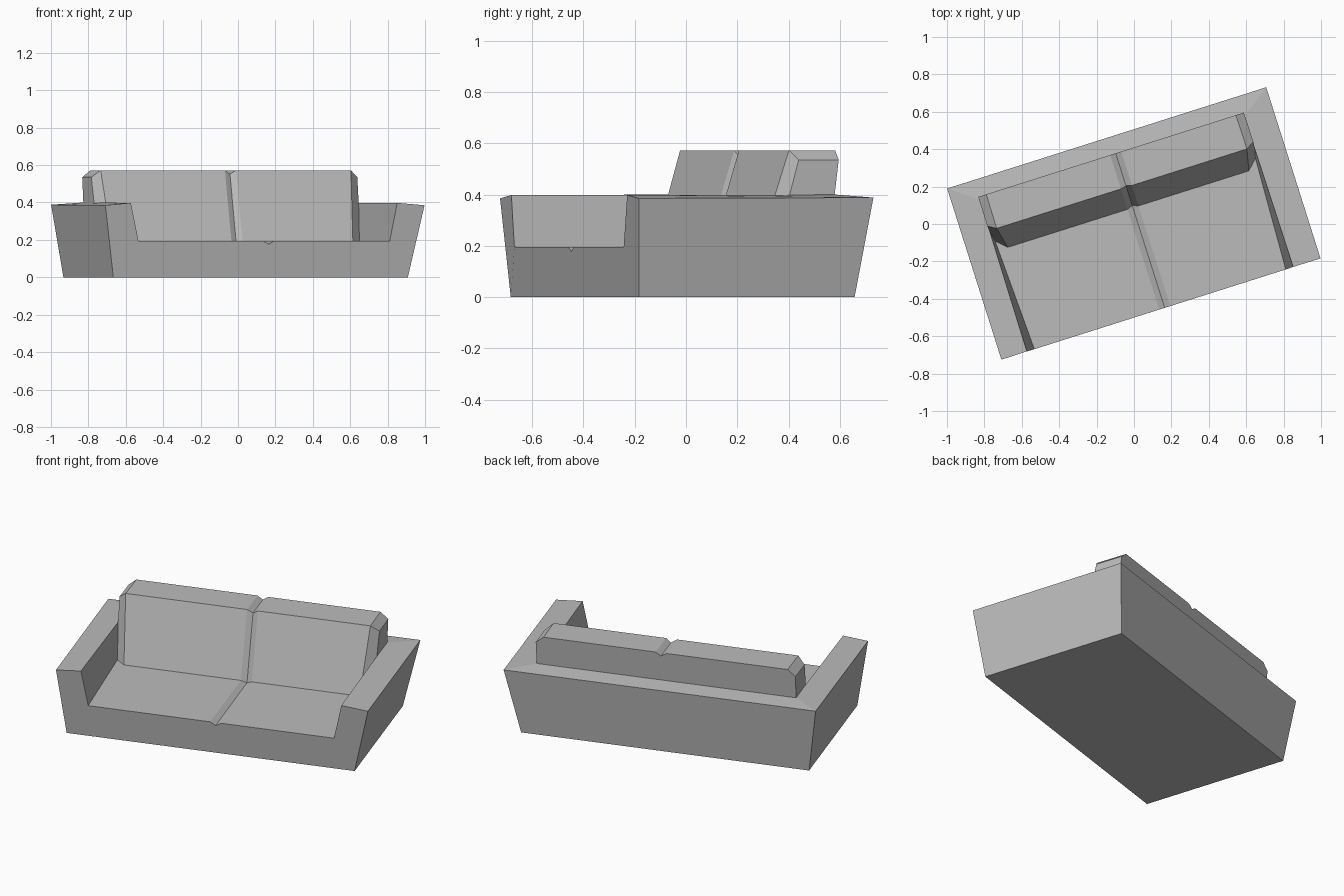
import bpy, bmesh, math

cube = bpy.data.objects.get("Cube")
if cube:
    bpy.data.objects.remove(cube, do_unlink=True)

# One upholstery colour
grey = bpy.data.materials.new("grey_fabric")
grey.use_nodes = True
colour = (0.5, 0.5, 0.5, 1)
grey.diffuse_color = colour
bsdf = next(n for n in grey.node_tree.nodes if n.type == 'BSDF_PRINCIPLED')
bsdf.inputs["Base Color"].default_value = colour

MID = -0.005      # centre line of the upholstery
SEAM = 0.021      # centre of the cushion seam
bm = bmesh.new()


def pair(half, y, z, mid=MID):
    """Mirrored left and right points."""
    return [bm.verts.new((mid + s * half, y, z)) for s in (-1, 1)]


def row(ends, y, z, sink_y, sink_z):
    """Row across a cushion, dipping into the middle seam."""
    dip = [(SEAM - 0.031, 0, 0), (SEAM, sink_y, -sink_z), (SEAM + 0.031, 0, 0)]
    seam = [bm.verts.new((x, y + dy, z + dz)) for x, dy, dz in dip]
    return [ends[0], *seam, ends[1]]


def face(*points):
    bm.faces.new(points)


# Tapered base and outer rim
base_front = pair(0.826, -0.45, 0, -0.016)
base_back = pair(0.826, 0.433, 0, -0.016)
outer_front = pair(0.895, -0.477, 0.385, 0)
outer_back = pair(0.895, 0.483, 0.388, 0)

# Inner edge of the arms and back
rim_front = pair(0.747, -0.476, 0.398)
rim_mid = pair(0.742, 0.19, 0.398)
rim_back = pair(0.744, 0.374, 0.4)

# Seat and backrest corners
seat_front = pair(0.705, -0.477, 0.195)
seat_side = pair(0.73, 0.138, 0.195)
seat_back = pair(0.676, 0.085, 0.195)
top_front = pair(0.702, 0.2, 0.572)
top_back = pair(0.7, 0.39, 0.572)
shoulder_front = pair(0.746, 0.226, 0.535)
shoulder_back = pair(0.745, 0.39, 0.535)

# Seamed rows from the seat edge, up the backrest and over its top
rows = [
    row(seat_front, -0.477, 0.195, 0, 0.018),
    row(seat_back, 0.085, 0.195, 0.012, 0.016),
    row(top_front, 0.2, 0.572, 0.008, 0.02),
    row(top_back, 0.39, 0.572, 0, 0.02),
]

# Cushion surfaces
for k, (a, b) in enumerate(zip(rows, rows[1:])):
    for i in range(4):
        quad = [a[i], a[i + 1], b[i + 1], b[i]]
        if k == 0 and i == 0:
            quad.append(seat_side[0])
        elif k == 0 and i == 3:
            quad.insert(2, seat_side[1])
        face(*quad)

for s in (0, 1):
    # Arms
    face(base_front[s], base_back[s], outer_back[s], outer_front[s])
    face(outer_front[s], outer_back[s], rim_back[s], rim_mid[s], rim_front[s])
    face(rim_front[s], rim_mid[s], seat_side[s], seat_front[s])
    # Bevelled ends of the backrest
    face(rim_mid[s], rim_back[s], shoulder_back[s], shoulder_front[s])
    face(seat_side[s], rim_mid[s], shoulder_front[s], top_front[s], seat_back[s])
    face(shoulder_front[s], shoulder_back[s], top_back[s], top_front[s])

# Front panel, rear of the backrest, rear rim, rear panel and underside
face(base_front[0], outer_front[0], rim_front[0], *rows[0],
     rim_front[1], outer_front[1], base_front[1])
face(rim_back[0], shoulder_back[0], *rows[3], shoulder_back[1], rim_back[1])
face(outer_back[0], rim_back[0], rim_back[1], outer_back[1])
face(base_back[0], outer_back[0], outer_back[1], base_back[1])
face(base_front[0], base_back[0], base_back[1], base_front[1])

bmesh.ops.recalc_face_normals(bm, faces=bm.faces)
mesh = bpy.data.meshes.new("sofa")
bm.to_mesh(mesh)
bm.free()
mesh.materials.append(grey)

sofa = bpy.data.objects.new("sofa", mesh)
sofa.rotation_euler.z = math.radians(17.6)
bpy.context.collection.objects.link(sofa)
